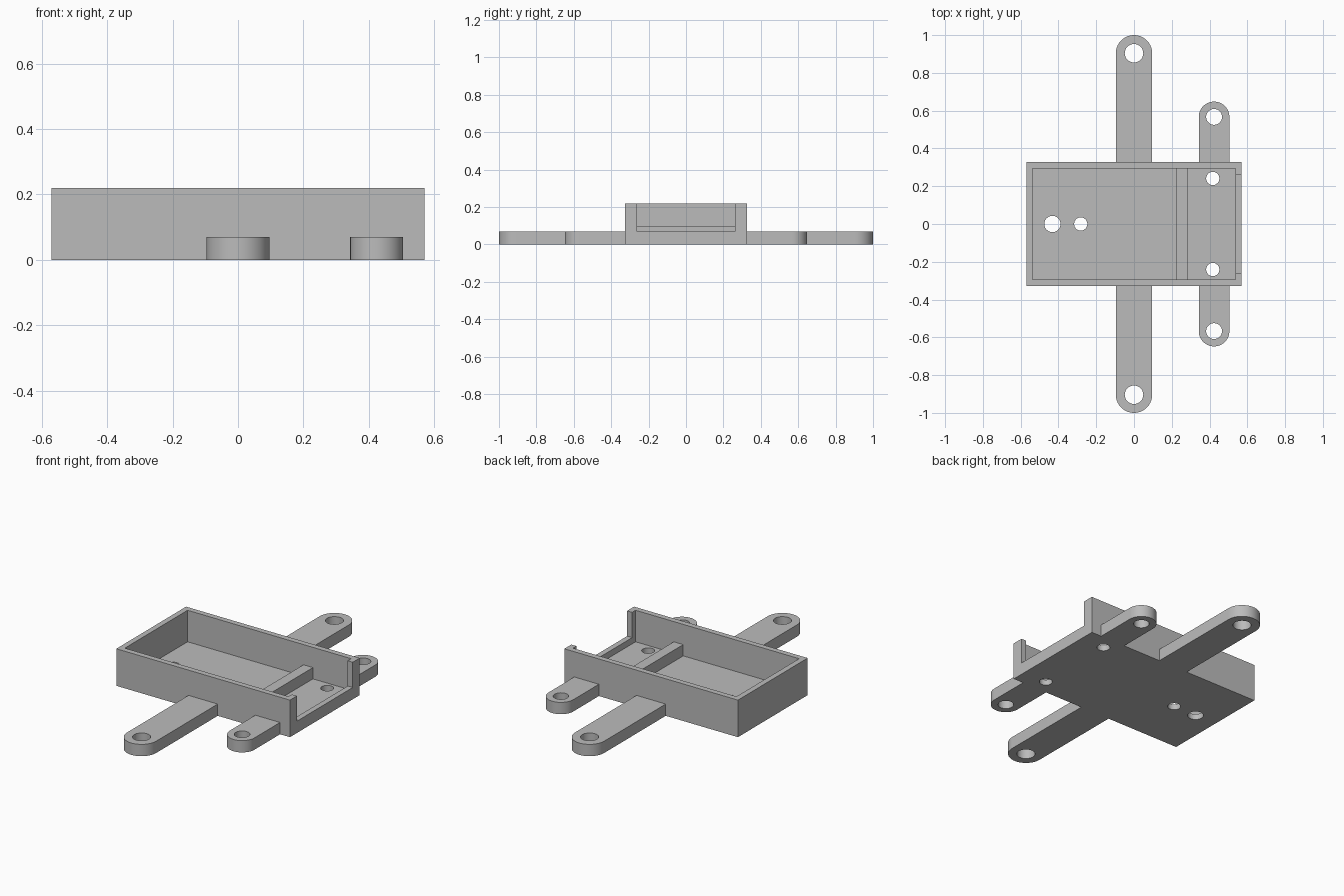
import bpy
import bmesh
import math

cube = bpy.data.objects.get("Cube")
if cube:
    bpy.data.objects.remove(cube, do_unlink=True)

GREY = (0.5, 0.5, 0.5, 1)
grey = bpy.data.materials.new("plain grey")
grey.use_nodes = True
grey.diffuse_color = GREY
grey.node_tree.nodes["Principled BSDF"].inputs["Base Color"].default_value = GREY

LENGTH, WIDTH, HEIGHT = 0.57, 0.327, 0.22   # half length, half width, full height
WALL, FLOOR, ARM = 0.033, 0.033, 0.07


def prism(name, outline, z0, z1):
    """Extrude a counter-clockwise outline from z0 up to z1."""
    bm = bmesh.new()
    base = bm.faces.new([bm.verts.new((x, y, z0)) for x, y in outline])
    top = bmesh.ops.extrude_face_region(bm, geom=[base])["geom"]
    bmesh.ops.translate(bm, vec=(0, 0, z1 - z0),
                        verts=[v for v in top if isinstance(v, bmesh.types.BMVert)])
    bmesh.ops.recalc_face_normals(bm, faces=bm.faces)
    mesh = bpy.data.meshes.new(name)
    bm.to_mesh(mesh)
    bm.free()
    mesh.materials.append(grey)
    obj = bpy.data.objects.new(name, mesh)
    bpy.context.collection.objects.link(obj)
    return obj


def box(name, x0, x1, half_y, z0, z1):
    return prism(name, [(x0, -half_y), (x1, -half_y), (x1, half_y), (x0, half_y)], z0, z1)


def arc(x, y, r, start, end, steps):
    angles = [start + (end - start) * i / steps for i in range(steps + 1)]
    return [(x + r * math.cos(a), y + r * math.sin(a)) for a in angles]


def combine(target, tool, operation):
    """Merge a helper into the target, then discard it."""
    mod = target.modifiers.new("combine", 'BOOLEAN')
    mod.operation, mod.solver, mod.object = operation, 'EXACT', tool
    bpy.context.view_layer.objects.active = target
    bpy.ops.object.modifier_apply(modifier=mod.name)
    bpy.data.objects.remove(tool, do_unlink=True)


# Tray block with two round-ended mounting bars running through it
tray = box("mounting_tray", -LENGTH, LENGTH, WIDTH, 0, HEIGHT)
for x, reach, r in ((0, 0.904, 0.096), (0.424, 0.567, 0.081)):
    outline = arc(x, reach, r, 0, math.pi, 32) + arc(x, -reach, r, math.pi, 2 * math.pi, 32)
    combine(tray, prism("mounting_bar", outline, 0, ARM), 'UNION')

# Open pocket and the wide notch in the end wall
combine(tray, box("pocket", WALL - LENGTH, LENGTH - WALL, WIDTH - WALL, FLOOR, 1), 'DIFFERENCE')
combine(tray, box("end_notch", LENGTH - 2 * WALL, 1, 0.262, ARM, 1), 'DIFFERENCE')

# Screw holes in the floor and the bar tips
holes = [(-0.432, 0, 0.043), (-0.282, 0, 0.035)]
for side in (-1, 1):
    holes += [(0.417, side * 0.241, 0.035), (0.424, side * 0.567, 0.042),
              (0, side * 0.904, 0.049)]
for x, y, r in holes:
    circle = arc(x, y, r, 0, 2 * math.pi, 40)[:-1]
    combine(tray, prism("screw_hole", circle, -1, 1), 'DIFFERENCE')

# Low rib across the floor
rib = box("divider_rib", 0.224, 0.286, WIDTH - WALL, FLOOR, 0.1)

# Smooth curved walls, keep the corners crisp
for obj in bpy.context.selected_objects:
    obj.select_set(False)
tray.select_set(True)
bpy.context.view_layer.objects.active = tray
bpy.ops.object.shade_smooth_by_angle(angle=math.radians(30))
